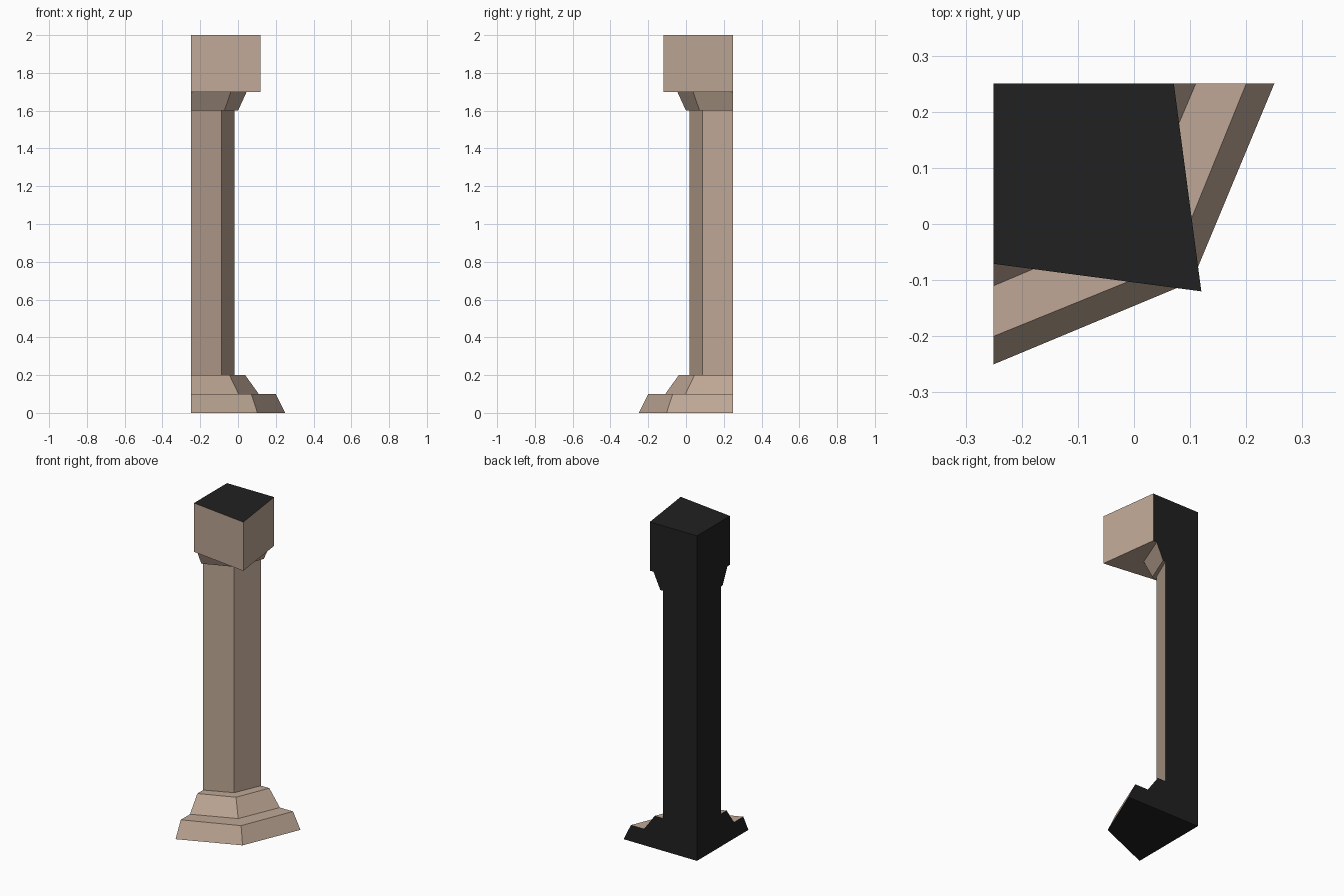
import bpy, bmesh

if "Cube" in bpy.data.objects:
    bpy.data.objects.remove(bpy.data.objects["Cube"])


def material(name, rgb):
    m = bpy.data.materials.new(name)
    m.diffuse_color = (*rgb, 1)
    m.use_nodes = True
    m.node_tree.nodes["Principled BSDF"].inputs["Base Color"].default_value = m.diffuse_color
    return m


stone = material("tan stone", (0.52, 0.39, 0.305))
dark = material("dark cut face", (0.0152, 0.0152, 0.0152))
H = 0.25  # the two flat cut walls lie on x = -H and y = H


def loft(name, levels, cap_bottom=False, cap_top=False):
    """Stack kite-shaped sections (z, reach along the walls, reach of the front corner)."""
    bm = bmesh.new()
    rings = [[bm.verts.new(p) for p in
              ((-H, H, z), (-H, -a, z), (b, -b, z), (a, H, z))] for z, a, b in levels]
    for (lo, hi), (l0, l1) in zip(zip(rings, rings[1:]), zip(levels, levels[1:])):
        for i in range(4):
            j = (i + 1) % 4
            wall = i in (0, 3)
            if wall and l0[0] == l1[0]:
                continue  # flat ledges have no area on the cut walls
            f = bm.faces.new((lo[i], lo[j], hi[j], hi[i]))
            f.material_index = int(wall)
    if cap_bottom:
        bm.faces.new(rings[0][::-1]).material_index = 1
    if cap_top:
        bm.faces.new(rings[-1]).material_index = 1
    bmesh.ops.remove_doubles(bm, verts=bm.verts, dist=1e-5)
    me = bpy.data.meshes.new(name)
    bm.to_mesh(me)
    bm.free()
    me.materials.append(stone)
    me.materials.append(dark)
    ob = bpy.data.objects.new(name, me)
    bpy.context.collection.objects.link(ob)
    return ob


shaft = (-0.018, -0.088)

# Stepped, sloping base
loft("pillar_base", [(0, 0.25, 0.103), (0.1, 0.2, 0.07), (0.1, 0.11, 0.003),
                     (0.2, 0.038, -0.045), (0.2, *shaft)], cap_bottom=True)
# Plain shaft
loft("pillar_shaft", [(0.2, *shaft), (1.6, *shaft)])
# Flared collar and square head block
loft("pillar_capital", [(1.6, *shaft), (1.6, 0.0, -0.072), (1.7, 0.046, -0.038),
                        (1.7, 0.071, 0.12), (2.0, 0.071, 0.12)], cap_top=True)
